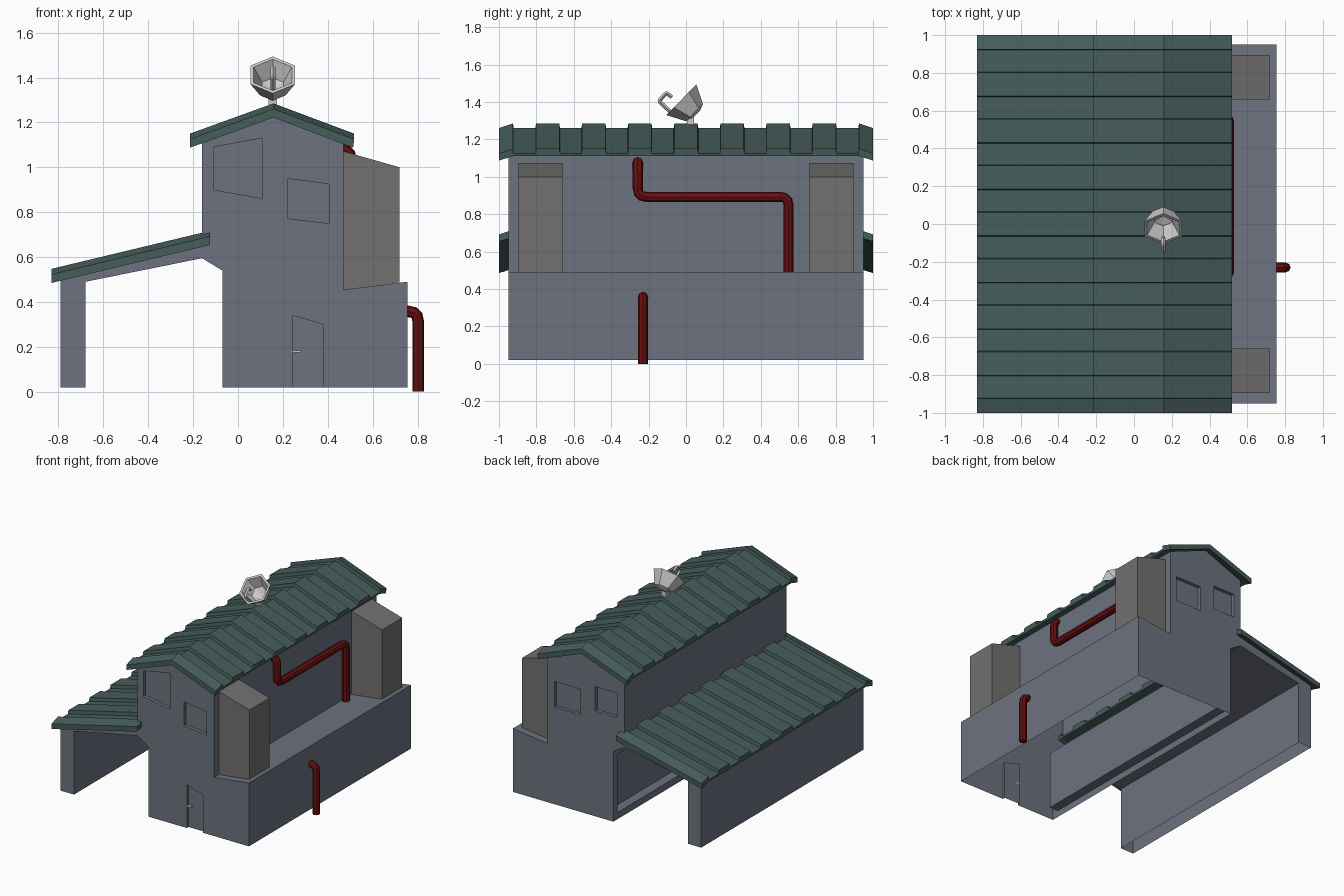
import bpy, bmesh, math
from mathutils import Vector, Matrix

if "Cube" in bpy.data.objects:
    bpy.data.objects.remove(bpy.data.objects["Cube"])


def material(name, rgb):
    m = bpy.data.materials.new(name)
    m.diffuse_color = (*rgb, 1)
    m.use_nodes = True
    m.node_tree.nodes["Principled BSDF"].inputs["Base Color"].default_value = m.diffuse_color
    return m


WALL = material("wall_paint", (0.15, 0.17, 0.21))
ROOF = material("roof_green", (0.06, 0.11, 0.105))
PIPE = material("pipe_red", (0.14, 0.005, 0.005))
STONE = material("stone_grey", (0.17, 0.165, 0.16))


def finish(name, bm, mat=None):
    bmesh.ops.recalc_face_normals(bm, faces=bm.faces)
    me = bpy.data.meshes.new(name)
    bm.to_mesh(me)
    bm.free()
    ob = bpy.data.objects.new(name, me)
    bpy.context.collection.objects.link(ob)
    if mat:
        me.materials.append(mat)
    return ob


def loft(name, rings, mat=None, caps=True):
    bm = bmesh.new()
    vs = [[bm.verts.new(p) for p in r] for r in rings]
    n = len(vs[0])
    for a, b in zip(vs, vs[1:]):
        for i in range(n):
            bm.faces.new((a[i], a[(i + 1) % n], b[(i + 1) % n], b[i]))
    if caps:
        bm.faces.new(vs[0])
        bm.faces.new(vs[-1])
    return finish(name, bm, mat)


def prism(name, xz, y0, y1, mat=None):
    return loft(name, [[(x, y, z) for x, z in xz] for y in (y0, y1)], mat)


def rect(x0, x1, z0, z1):
    return [(x0, z0), (x1, z0), (x1, z1), (x0, z1)]


# House shell with lean-to, one profile run along y
body = prism("house_walls", [
    (-0.79, 0.02), (-0.68, 0.02), (-0.68, 0.49), (-0.16, 0.595), (-0.07, 0.54),
    (-0.07, 0.02), (0.755, 0.02), (0.755, 0.49), (0.47, 0.455), (0.47, 1.11),
    (0.158, 1.235), (-0.16, 1.11), (-0.16, 0.668), (-0.79, 0.52)], -0.95, 0.95, WALL)

# Recesses: windows, door and the long bay under the lean-to
cutters = [
    prism("front_window_cut_a", [(-0.11, 0.9), (0.107, 0.862), (0.107, 1.13), (-0.11, 1.09)], -1, -0.925),
    prism("front_window_cut_b", [(0.222, 0.772), (0.405, 0.75), (0.405, 0.925), (0.222, 0.95)], -1, -0.925),
    prism("back_window_cut_a", rect(0.2, 0.415, 0.74, 0.93), 0.925, 1),
    prism("back_window_cut_b", rect(-0.1, 0.08, 0.8, 0.98), 0.925, 1),
    prism("door_cut", [(0.245, -0.1), (0.38, -0.1), (0.38, 0.3), (0.245, 0.34)], -1, -0.93),
    prism("bay_cut", rect(-0.12, 0.0, 0.07, 0.5), -0.9, 0.9),
]
for c in cutters:
    mod = body.modifiers.new("cut", "BOOLEAN")
    mod.operation = "DIFFERENCE"
    mod.solver = "EXACT"
    mod.object = c
    c.hide_render = True
bpy.context.view_layer.update()
dg = bpy.context.evaluated_depsgraph_get()
bm = bmesh.new()
bm.from_object(body, dg)
body.modifiers.clear()
for c in cutters:
    bpy.data.objects.remove(c)

# The shell is open underneath and below the roof sheets
drop = []
for f in bm.faces:
    ctr = f.calc_center_median()
    under = f.normal.z < -0.9 and ctr.z < 0.03
    top = f.normal.z > 0.5 and f.calc_area() > 0.55 and (ctr.z > 1.1 or ctr.x < -0.2)
    if under or top:
        drop.append(f)
bmesh.ops.delete(bm, geom=drop, context="FACES")
bm.to_mesh(body.data)
bm.free()

# Ribbed roofs: stations of (y, top lift, bottom lift)
RIB, STEP = 0.025, 0.004
stations = [(-1, 0.0, -0.023), (-0.925, RIB, 0), (-0.925 + STEP, 0, 0)]
for k in range(-3, 4):
    c = k * 0.2465
    stations += [(c - 0.062 - STEP, 0, 0), (c - 0.062, RIB, 0),
                 (c + 0.062, RIB, 0), (c + 0.062 + STEP, 0, 0)]
stations += [(-y, t, b) for y, t, b in reversed(stations[:3])]


def roof(name, line):
    rings = []
    for y, t, b in stations:
        top = [(x, y, z + t) for x, z in line]
        low = [(x - (0.005 if x > 0.2 else 0), y, z - 0.015 + b) for x, z in reversed(line)]
        rings.append(top + low)
    return loft(name, rings, ROOF)


roof("main_roof", [(-0.215, 1.125), (0.158, 1.26), (0.518, 1.125)])
roof("lean_to_roof", [(-0.83, 0.523), (-0.125, 0.692)])

# Side towers with sloping tops
for name, s in (("front_side_tower", -1), ("back_side_tower", 1)):
    prism(name, [(0.468, 0.452), (0.72, 0.487), (0.72, 1.0), (0.468, 1.072)],
          s * 0.66, s * 0.895, STONE)

# Door handle
prism("door_handle", rect(0.245, 0.278, 0.175, 0.184), -0.95, -0.93)


def tube(name, pts, r, bend, mat=None, res=2):
    pts = [Vector(p) for p in pts]
    path = [pts[0]]
    for a, b, c in zip(pts, pts[1:], pts[2:]):
        p, q = b + (a - b).normalized() * bend, b + (c - b).normalized() * bend
        for t in (0, 0.33, 0.67, 1):
            path.append(p * (1 - t) ** 2 + b * 2 * t * (1 - t) + q * t * t)
    path.append(pts[-1])
    cu = bpy.data.curves.new(name, "CURVE")
    cu.dimensions = "3D"
    cu.bevel_depth, cu.bevel_resolution, cu.use_fill_caps = r, res, True
    sp = cu.splines.new("POLY")
    sp.points.add(len(path) - 1)
    for s, p in zip(sp.points, path):
        s.co = (*p, 1)
    tmp = bpy.data.objects.new(name + "_path", cu)
    bpy.context.collection.objects.link(tmp)
    bpy.context.view_layer.update()
    me = bpy.data.meshes.new_from_object(tmp.evaluated_get(bpy.context.evaluated_depsgraph_get()))
    bpy.data.objects.remove(tmp)
    for f in me.polygons:
        f.use_smooth = False
    ob = bpy.data.objects.new(name, me)
    bpy.context.collection.objects.link(ob)
    if mat:
        me.materials.clear()
        me.materials.append(mat)
    return ob


# Red pipes
tube("upper_pipe", [(0.45, -0.258, 1.08), (0.502, -0.258, 1.08), (0.502, -0.258, 0.893),
                    (0.502, 0.548, 0.893), (0.502, 0.548, 0.46)], 0.027, 0.045, PIPE)
tube("lower_pipe", [(0.74, -0.23, 0.358), (0.803, -0.23, 0.358), (0.803, -0.23, 0.0)],
     0.026, 0.045, PIPE)

# Six-sided dish, tilted up toward the front, with mast and feed arm
tilt = Matrix.Translation((0.155, -0.025, 1.412)) @ Matrix.Rotation(math.radians(45.5), 4, "X")
rings = []
for r, h in ((0.03, -0.112), (0.065, -0.098), (0.115, 0), (0.098, 0), (0.055, -0.075), (0.01, -0.09)):
    rings.append([tilt @ Vector((r * math.sin(i * math.pi / 3), r * math.cos(i * math.pi / 3), h))
                  for i in range(6)])
loft("dish", rings)
prism("dish_mast", rect(0.136, 0.174, 1.23, 1.33), 0.005, 0.042)
tube("dish_feed_arm", [(0.155, -0.07, 1.335), (0.155, -0.145, 1.405), (0.155, -0.105, 1.45),
                       (0.155, -0.075, 1.425)], 0.011, 0.012, None, 0)
